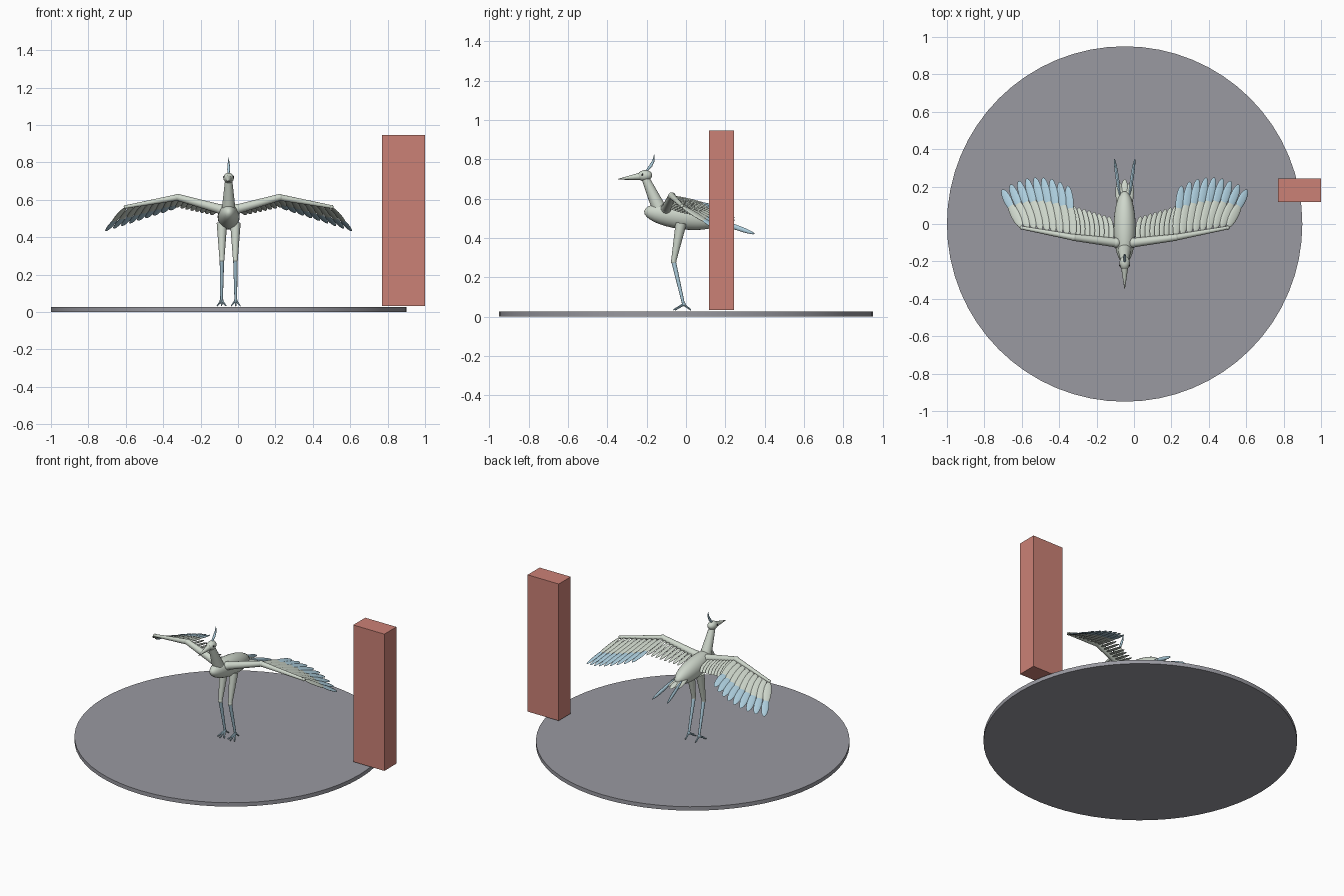
import bpy, bmesh, math
from mathutils import Vector, Matrix

if "Cube" in bpy.data.objects:
    bpy.data.objects.remove(bpy.data.objects["Cube"])

CX = -0.05  # bird and base centre line


def mat(name, rgb):
    m = bpy.data.materials.new(name)
    m.diffuse_color = (*rgb, 1)
    m.use_nodes = True
    m.node_tree.nodes["Principled BSDF"].inputs["Base Color"].default_value = m.diffuse_color
    return m


WHITE = mat("pale plumage", (0.62, 0.68, 0.60))
BLUE = mat("pale blue", (0.42, 0.62, 0.73))
GREY = mat("base grey", (0.32, 0.32, 0.355))
RED = mat("post red", (0.60, 0.22, 0.18))
DARK = mat("eye dark", (0.03, 0.03, 0.035))


def finish(name, bm, material, smooth=True):
    me = bpy.data.meshes.new(name)
    bm.to_mesh(me)
    bm.free()
    me.materials.append(material)
    ob = bpy.data.objects.new(name, me)
    bpy.context.collection.objects.link(ob)
    if smooth:
        for p in me.polygons:
            p.use_smooth = True
        bpy.context.view_layer.objects.active = ob
        ob.select_set(True)
        bpy.ops.object.shade_smooth_by_angle(angle=math.radians(40))
        ob.select_set(False)
    return ob


def frame(a, b, roll=0.0):
    """Matrix at the middle of a-b: local z along a-b, local y close to world up."""
    d = (b - a).normalized()
    up = Vector((0, 0, 1)) if abs(d.z) < 0.95 else Vector((0, -1, 0))
    x = up.cross(d).normalized()
    y = d.cross(x)
    rot = Matrix((x, y, d)).transposed().to_4x4()
    return Matrix.Translation((a + b) / 2) @ rot @ Matrix.Rotation(roll, 4, 'Z')


def ellipsoid(bm, a, b, w, t, roll=0.0, seg=12, rings=8):
    a, b = Vector(a), Vector(b)
    m = frame(a, b, roll) @ Matrix.Diagonal((w / 2, t / 2, (b - a).length / 2, 1))
    bmesh.ops.create_uvsphere(bm, u_segments=seg, v_segments=rings, radius=1, matrix=m)


def limb(bm, a, b, r1, r2, seg=16):
    a, b = Vector(a), Vector(b)
    bmesh.ops.create_cone(bm, cap_ends=True, segments=seg, radius1=r1, radius2=r2,
                          depth=(b - a).length, matrix=frame(a, b))


def ball(bm, c, r):
    bmesh.ops.create_uvsphere(bm, u_segments=16, v_segments=10, radius=r,
                              matrix=Matrix.Translation(c))


def lerp(a, b, t):
    return Vector(a).lerp(Vector(b), t)


# Round base and post
bm = bmesh.new()
bmesh.ops.create_cone(bm, cap_ends=True, segments=64, radius1=0.95, radius2=0.95, depth=0.026,
                      matrix=Matrix.Translation((CX, 0, 0.013)))
finish("round_base", bm, GREY)
bm = bmesh.new()
bmesh.ops.create_cube(bm, size=1, matrix=Matrix.Translation((0.885, 0.181, 0.489))
                      @ Matrix.Diagonal((0.23, 0.127, 0.914, 1)))
finish("post", bm, RED, False)

# Body
bm = bmesh.new()
ellipsoid(bm, (CX, -0.213, 0.535), (CX, 0.175, 0.485), 0.118, 0.132, seg=24, rings=16)
finish("body", bm, WHITE)

# Neck, head and beak
bm = bmesh.new()
limb(bm, (CX, -0.135, 0.545), (CX, -0.205, 0.70), 0.037, 0.02)
ball(bm, (CX, -0.14, 0.55), 0.036)
finish("neck", bm, WHITE)
bm = bmesh.new()
ellipsoid(bm, (CX, -0.247, 0.713), (CX, -0.172, 0.72), 0.056, 0.056, seg=20, rings=12)
finish("head", bm, WHITE)
bm = bmesh.new()
limb(bm, (CX, -0.232, 0.713), (CX, -0.345, 0.698), 0.019, 0.002)
finish("beak", bm, WHITE)

# Eyes
bm = bmesh.new()
for s in (-1, 1):
    ball(bm, (CX + s * 0.025, -0.222, 0.722), 0.005)
finish("eyes", bm, DARK)

# Crest plume, bending backwards
bm = bmesh.new()
crest = [(CX, -0.205, 0.735), (CX, -0.18, 0.765), (CX, -0.166, 0.79), (CX, -0.161, 0.825)]
radii = [0.005, 0.008, 0.006, 0.001]
for i in range(3):
    limb(bm, crest[i], crest[i + 1], radii[i], radii[i + 1], 10)
finish("crest", bm, BLUE)

# Tail: pale coverts and two long plumes
bm = bmesh.new()
for k in (-1, 0, 1):
    ellipsoid(bm, (CX + k * 0.018, 0.07, 0.50), (CX + k * 0.034, 0.24 - 0.012 * abs(k), 0.462),
              0.045, 0.018, k * 0.2)
finish("tail_coverts", bm, WHITE)
bm = bmesh.new()
for s in (-1, 1):
    ellipsoid(bm, (CX + s * 0.025, 0.15, 0.49), (CX + s * 0.055, 0.35, 0.42), 0.018, 0.026)
finish("tail_plumes", bm, BLUE)

for s, side in ((-1, "right"), (1, "left")):
    def P(dx, y, z):
        return Vector((CX + s * dx, y, z))

    # Legs
    bm = bmesh.new()
    limb(bm, P(0.036, -0.063, 0.28), P(0.036, -0.025, 0.475), 0.013, 0.028)
    ball(bm, P(0.036, -0.063, 0.28), 0.014)
    finish(side + "_thigh", bm, WHITE)
    bm = bmesh.new()
    limb(bm, P(0.038, -0.012, 0.06), P(0.036, -0.063, 0.28), 0.007, 0.012)
    finish(side + "_shin", bm, BLUE)

    # Foot: three front toes and one back toe
    bm = bmesh.new()
    ball(bm, P(0.038, -0.012, 0.062), 0.01)
    for dx, y in ((-0.024, -0.055), (0, -0.065), (0.024, -0.055), (0, 0.025)):
        limb(bm, P(0.038, -0.012, 0.062), P(0.038 + dx, y, 0.033), 0.007, 0.003, 8)
    finish(side + "_foot", bm, BLUE)

    # Wing arm
    shoulder, elbow, wrist = P(0.045, -0.10, 0.55), P(0.272, -0.072, 0.613), P(0.55, -0.02, 0.562)
    bm = bmesh.new()
    limb(bm, shoulder, elbow, 0.025, 0.018)
    ball(bm, shoulder, 0.027)
    ball(bm, elbow, 0.019)
    limb(bm, elbow, wrist, 0.017, 0.009)
    ball(bm, wrist, 0.011)
    finish(side + "_wing_arm", bm, WHITE)

    # Inner wing feathers hang back from the upper arm
    bm = bmesh.new()
    for i in range(9):
        t = i / 8
        ellipsoid(bm, lerp(shoulder, elbow, 0.12 + 0.88 * t),
                  lerp(P(0.085, 0.04, 0.52), P(0.30, 0.105, 0.565), t),
                  0.044, 0.012, s * 0.3)
    finish(side + "_inner_feathers", bm, WHITE)

    # Outer wing: pale feathers along the forearm, blue flight feathers beyond
    pale, blue = bmesh.new(), bmesh.new()
    for i in range(9):
        t = i / 8
        arch = 4 * t * (1 - t)
        root = lerp(elbow, wrist, t)
        tip = lerp(P(0.305, 0.205, 0.545), P(0.655, 0.185, 0.432), t) + Vector((0, 0.055 * arch, 0))
        ellipsoid(pale, root, lerp(root, tip, 0.68), 0.05, 0.012, s * 0.25)
        ellipsoid(blue, lerp(root, tip, 0.44), tip, 0.046, 0.011, s * 0.25)
    finish(side + "_forearm_feathers", pale, WHITE)
    finish(side + "_flight_feathers", blue, BLUE)
